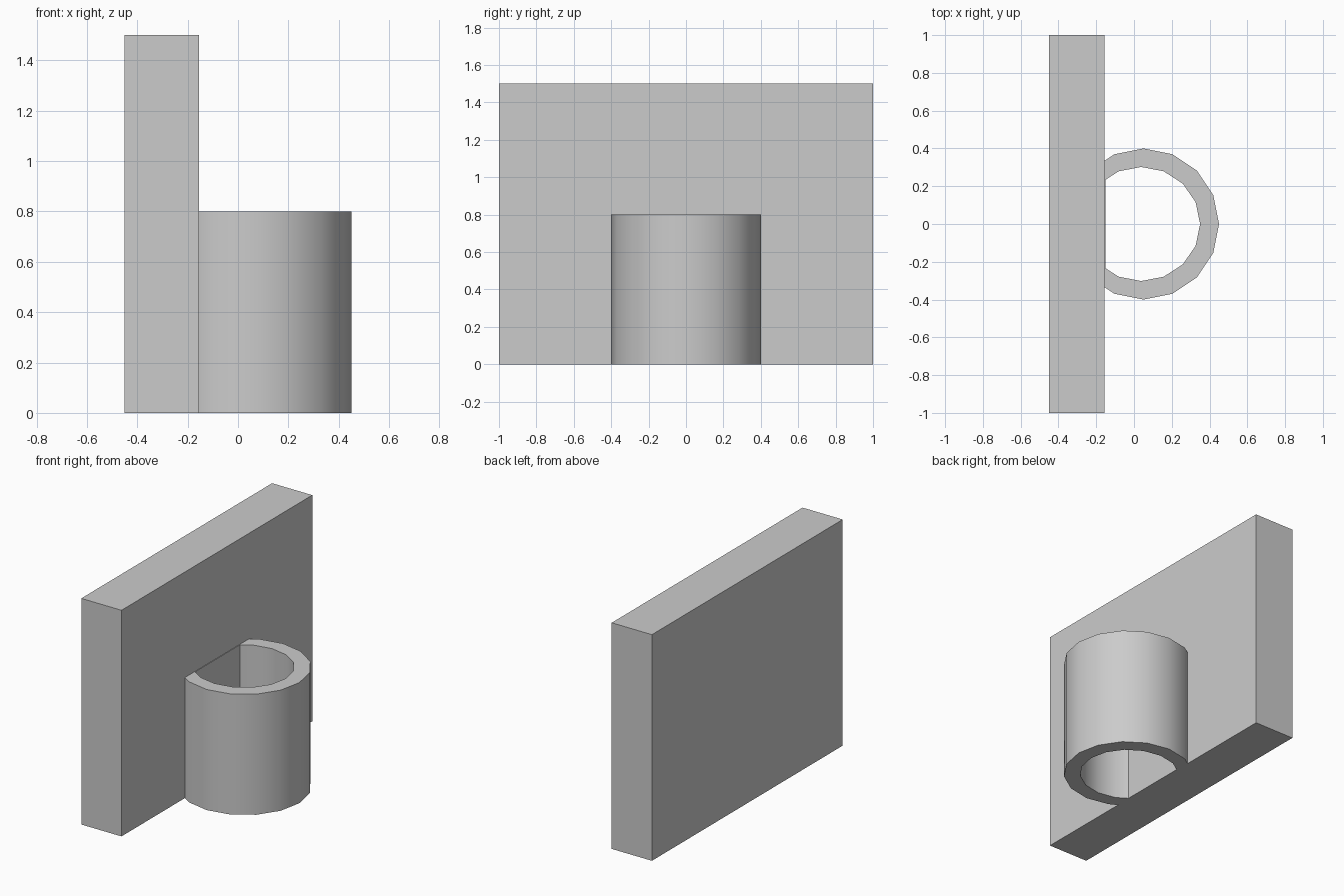
import bpy, bmesh, math

cube = bpy.data.objects.get("Cube")
if cube:
    bpy.data.objects.remove(cube, do_unlink=True)

# Single grey material
GREY = (0.6, 0.6, 0.6, 1)
grey = bpy.data.materials.new("plain_grey")
grey.use_nodes = True
grey.diffuse_color = GREY
grey.node_tree.nodes["Principled BSDF"].inputs["Base Color"].default_value = GREY

WALL_X = -0.155   # face of the slab that the cup meets
CUP_HEIGHT = 0.8


def make_object(name, bm):
    bmesh.ops.recalc_face_normals(bm, faces=bm.faces)
    mesh = bpy.data.meshes.new(name)
    bm.to_mesh(mesh)
    bm.free()
    mesh.materials.append(grey)
    obj = bpy.data.objects.new(name, mesh)
    bpy.context.collection.objects.link(obj)
    return obj


def cut_arc(cx, rx, ry, x_cut, sides=16):
    """Faceted ellipse, cut off by a straight line at x_cut."""
    def point(i):
        a = math.tau * i / sides
        return cx + rx * math.cos(a), ry * math.sin(a)
    pts = [point(i) for i in range(-5, 6)]
    (x0, y0), (x1, y1) = point(5), point(6)
    y = y0 + (y1 - y0) * (x_cut - x0) / (x1 - x0)
    return [(x_cut, -y)] + pts + [(x_cut, y)]


# Upright slab
bm = bmesh.new()
bmesh.ops.create_cube(bm, size=1)
width = WALL_X + 0.45
bmesh.ops.scale(bm, vec=(width, 2, 1.5), verts=bm.verts)
bmesh.ops.translate(bm, vec=(WALL_X - width / 2, 0, 0.75), verts=bm.verts)
make_object("slab", bm)

# Open tube with a flat, thin back against the slab
outer = cut_arc(0.05, 0.4, 0.4, WALL_X)
inner = cut_arc(0.038, 0.312, 0.302, WALL_X + 0.004)
bm = bmesh.new()
loops = [[bm.verts.new((x, y, z)) for x, y in arc]
         for arc, z in ((outer, 0), (outer, CUP_HEIGHT),
                        (inner, CUP_HEIGHT), (inner, 0))]
count = len(outer)
for k in range(4):
    a, b = loops[k], loops[(k + 1) % 4]
    for i in range(count):
        j = (i + 1) % count
        bm.faces.new((a[i], a[j], b[j], b[i]))
tube = make_object("tube", bm)

# Smooth the curved walls, keep the rims sharp
bpy.ops.object.select_all(action='DESELECT')
tube.select_set(True)
bpy.context.view_layer.objects.active = tube
bpy.ops.object.shade_smooth_by_angle(angle=math.radians(30))
